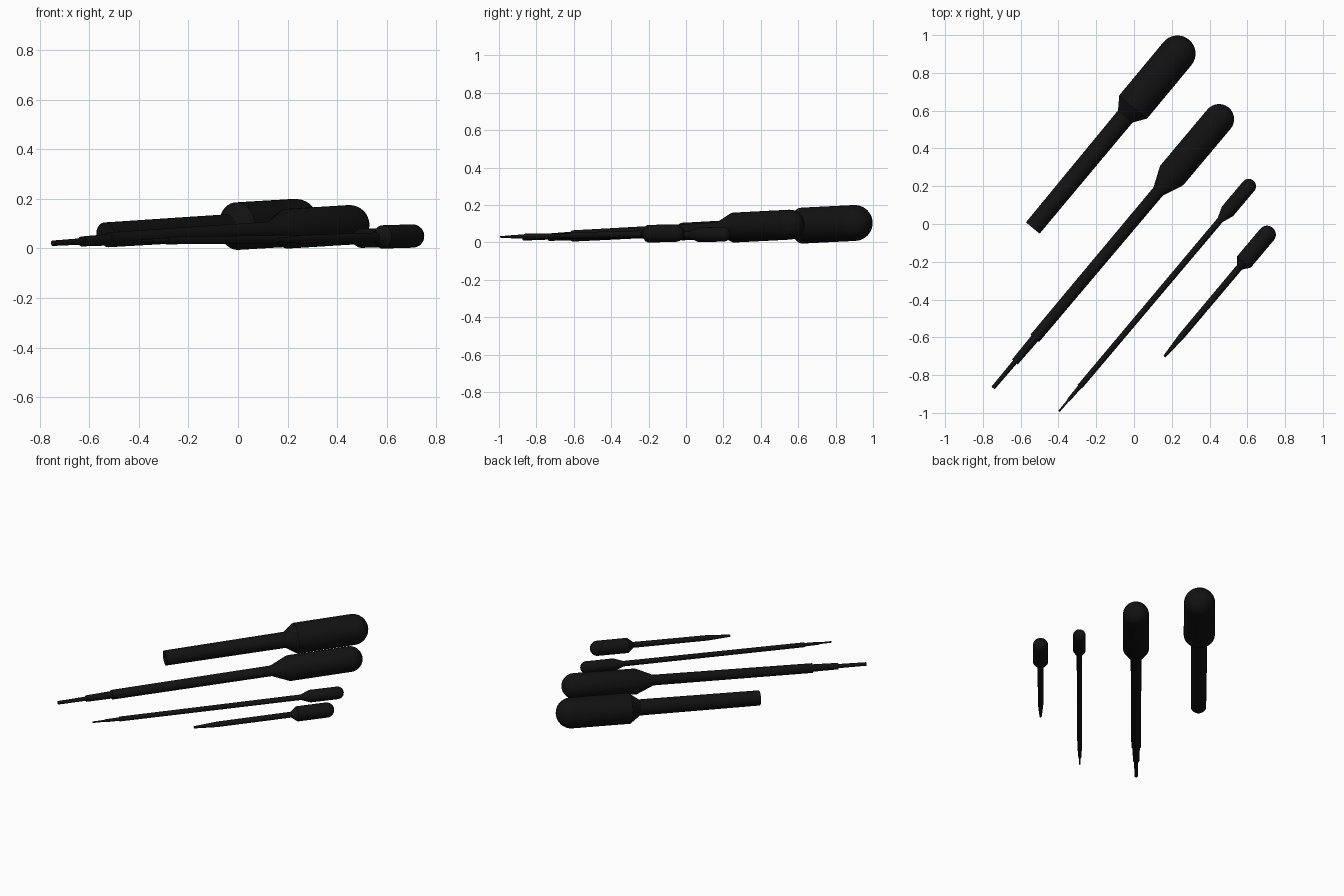
import bpy, bmesh, math
from mathutils import Vector

if "Cube" in bpy.data.objects:
    bpy.data.objects.remove(bpy.data.objects["Cube"])

SIDES = 36
black = bpy.data.materials.new("matte black")
black.diffuse_color = (0.006, 0.006, 0.006, 1)
black.use_nodes = True
black.node_tree.nodes["Principled BSDF"].inputs["Base Color"].default_value = black.diffuse_color


def lathe(name, profile, tip, end):
    """Revolve (distance, radius) pairs about the line from tip towards end."""
    axis = (Vector(end) - Vector(tip)).normalized()
    rot = axis.to_track_quat('Z', 'Y')
    bm = bmesh.new()
    rings = []
    for d, r in profile:
        ring = []
        for i in range(SIDES):
            a = math.tau * i / SIDES
            p = Vector((r * math.cos(a), r * math.sin(a), d))
            ring.append(bm.verts.new(rot @ p + Vector(tip)))
        rings.append(ring)
    for a, b in zip(rings, rings[1:]):
        for i in range(SIDES):
            j = (i + 1) % SIDES
            bm.faces.new((a[i], a[j], b[j], b[i]))
    bm.faces.new(rings[0][::-1])
    bm.faces.new(rings[-1])
    mesh = bpy.data.meshes.new(name)
    bm.to_mesh(mesh)
    bm.free()
    mesh.materials.append(black)
    ob = bpy.data.objects.new(name, mesh)
    bpy.context.collection.objects.link(ob)
    bpy.ops.object.select_all(action='DESELECT')
    ob.select_set(True)
    bpy.context.view_layer.objects.active = ob
    bpy.ops.object.shade_smooth_by_angle(angle=math.radians(25))


def dropper(name, tip, end, stem, shoulder, bulb_r):
    """Stem profile, flared shoulder, straight bulb and domed end."""
    length = (Vector(end) - Vector(tip)).length
    dome = [(length + bulb_r * math.sin(t), bulb_r * math.cos(t))
            for t in (math.radians(k * 11) for k in range(9))]
    lathe(name, stem + [(shoulder, bulb_r)] + dome, tip, end)


# wide straight dropper
dropper("wide_dropper", (-0.535, -0.02, 0.058), (0.23, 0.902, 0.104),
        [(0, 0.047), (0.766, 0.05)], 0.832, 0.096)

# long dropper with two-step tip
dropper("long_dropper", (-0.746, -0.868, 0.021), (0.45, 0.555, 0.095),
        [(0, 0.011), (0.18, 0.013), (0.18, 0.02), (0.344, 0.023),
         (0.344, 0.03), (1.36, 0.033)], 1.47, 0.08)

# slim dropper with two-step tip
dropper("slim_dropper", (-0.397, -0.992, 0.03), (0.607, 0.2, 0.043),
        [(0, 0.005), (0.077, 0.006), (0.077, 0.009), (0.171, 0.011),
         (0.171, 0.015), (1.325, 0.017)], 1.385, 0.039)

# short dropper with tapered tip
dropper("short_dropper", (0.161, -0.702, 0.034), (0.704, -0.056, 0.05),
        [(0, 0.007), (0.145, 0.017), (0.617, 0.018)], 0.655, 0.047)
